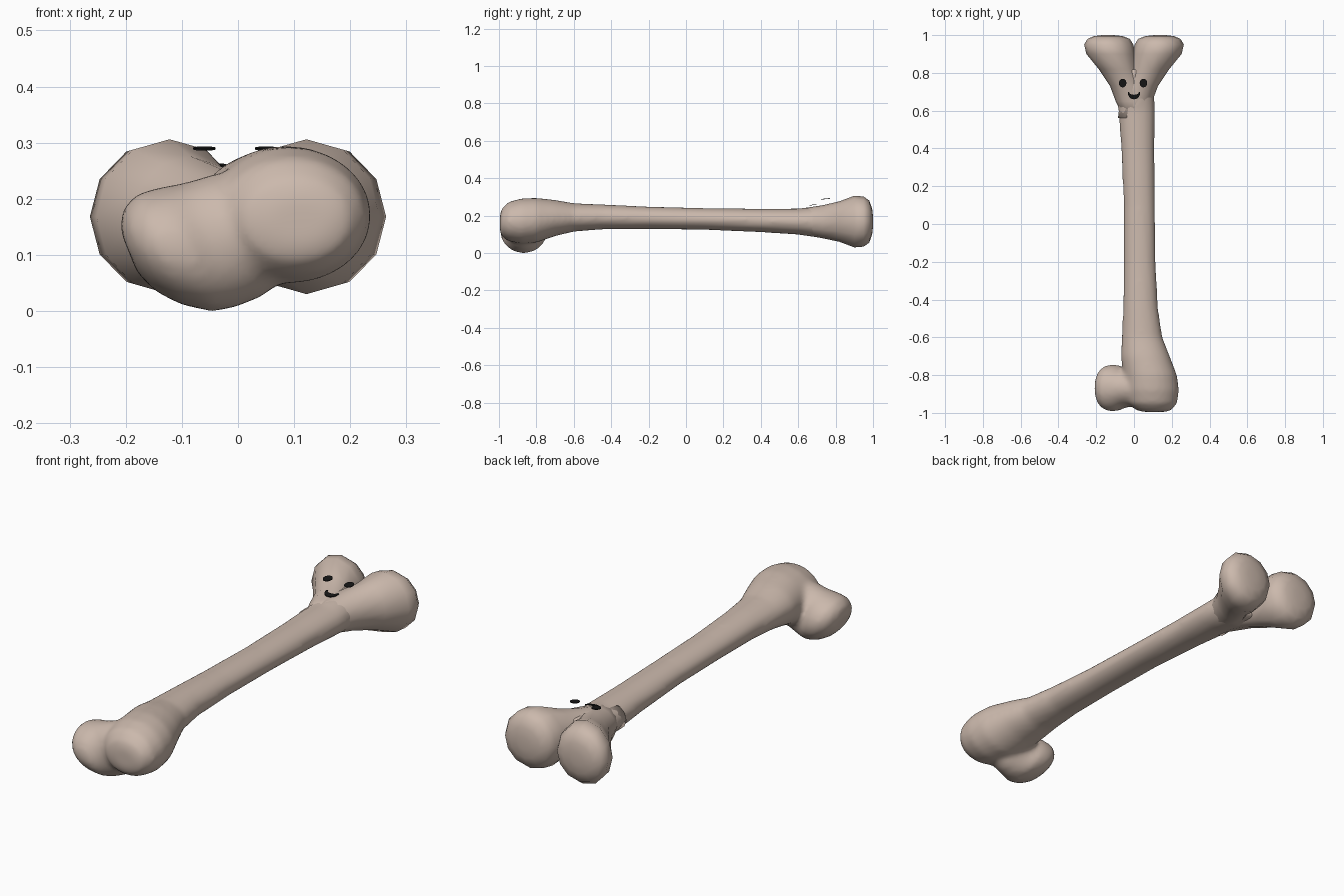
import bpy, bmesh, math
from mathutils import Vector

cube = bpy.data.objects.get("Cube")
if cube:
    bpy.data.objects.remove(cube, do_unlink=True)


def material(name, rgb, rough):
    m = bpy.data.materials.new(name)
    m.use_nodes = True
    m.diffuse_color = (*rgb, 1)
    bsdf = m.node_tree.nodes["Principled BSDF"]
    bsdf.inputs["Base Color"].default_value = (*rgb, 1)
    bsdf.inputs["Roughness"].default_value = rough
    return m


bone = material("bone beige", (0.60, 0.485, 0.415), 0.7)
black = material("face black", (0.008, 0.008, 0.008), 0.7)


def loft(bm, rings, sides):
    """Skin a list of (centre, u axis, v axis) ellipses and cap both ends."""
    loops = []
    for c, u, v in rings:
        angles = [2 * math.pi * i / sides for i in range(sides)]
        loops.append([bm.verts.new(c + u * math.cos(a) + v * math.sin(a)) for a in angles])
    for a, b in zip(loops, loops[1:]):
        for i in range(sides):
            j = (i + 1) % sides
            bm.faces.new((a[i], a[j], b[j], b[i]))
    bm.faces.new(loops[0])
    bm.faces.new(loops[-1])


def along_y(rows, side=1):
    return [(Vector((side * cx, y, cz)), Vector((rx, 0, 0)), Vector((0, 0, rz)))
            for y, cx, cz, rx, rz in rows]


def finish(bm, name, mat):
    bmesh.ops.recalc_face_normals(bm, faces=bm.faces[:])
    mesh = bpy.data.meshes.new(name)
    bm.to_mesh(mesh)
    bm.free()
    mesh.materials.append(mat)
    ob = bpy.data.objects.new(name, mesh)
    bpy.context.collection.objects.link(ob)
    bpy.ops.object.select_all(action='DESELECT')
    ob.select_set(True)
    bpy.context.view_layer.objects.active = ob
    return ob


# Shaft widening into the big front knuckle: y, centre x, centre z, radius x, radius z
shaft_rows = [
    (-0.995, 0.11, 0.16, 0.06, 0.045), (-0.985, 0.105, 0.162, 0.095, 0.075),
    (-0.95, 0.098, 0.168, 0.13, 0.105), (-0.88, 0.093, 0.17, 0.146, 0.122),
    (-0.80, 0.085, 0.175, 0.143, 0.12), (-0.70, 0.06, 0.187, 0.13, 0.097),
    (-0.60, 0.043, 0.19, 0.108, 0.076), (-0.45, 0.035, 0.193, 0.093, 0.067),
    (-0.20, 0.03, 0.188, 0.085, 0.06), (0.10, 0.028, 0.182, 0.083, 0.058),
    (0.40, 0.02, 0.174, 0.088, 0.063), (0.60, 0.014, 0.168, 0.097, 0.07),
    (0.72, 0.005, 0.165, 0.10, 0.085), (0.82, 0.0, 0.165, 0.07, 0.08)]
# Side head: x, centre z, radius y, radius z, rings leaning over at the top
head_rows = [(0.08, 0.165, 0.09, 0.085), (0.0, 0.135, 0.098, 0.11),
             (-0.05, 0.117, 0.105, 0.112), (-0.09, 0.11, 0.124, 0.112),
             (-0.14, 0.11, 0.123, 0.1), (-0.175, 0.108, 0.1, 0.075),
             (-0.195, 0.106, 0.06, 0.04)]
bm = bmesh.new()
loft(bm, along_y(shaft_rows), 24)
loft(bm, [(Vector((x, -0.868, z)), Vector((0, ry, 0)), Vector((-0.4 * rz, 0, rz)))
          for x, z, ry, rz in head_rows], 24)
shaft = finish(bm, "shaft_and_head", bone)
fuse = shaft.modifiers.new("fuse", 'REMESH')
fuse.mode = 'VOXEL'
fuse.voxel_size = 0.012
soften = shaft.modifiers.new("soften", 'SMOOTH')
soften.factor = 0.5
soften.iterations = 10
for mod in ("fuse", "soften"):
    bpy.ops.object.modifier_apply(modifier=mod)
bpy.ops.object.shade_smooth()

# Pair of twelve-sided lobes forking at the back
lobe_rows = [
    (0.56, -0.015, 0.168, 0.07, 0.062), (0.65, 0.012, 0.168, 0.085, 0.075),
    (0.73, 0.035, 0.167, 0.092, 0.088), (0.82, 0.085, 0.168, 0.102, 0.108),
    (0.90, 0.122, 0.168, 0.13, 0.138), (0.95, 0.134, 0.168, 0.13, 0.134),
    (0.98, 0.134, 0.168, 0.112, 0.112), (0.995, 0.136, 0.168, 0.075, 0.07),
    (1.0, 0.138, 0.168, 0.03, 0.028)]
for side, name in ((1, "left_lobe"), (-1, "right_lobe")):
    bm = bmesh.new()
    loft(bm, along_y(lobe_rows, side), 12)
    finish(bm, name, bone)
    bpy.ops.object.shade_smooth()


def plate(name, outline, z, tilt):
    """Thin painted plate from an xy outline, sloping up towards the back."""
    y0 = sum(y for x, y in outline) / len(outline)
    bm = bmesh.new()
    face = bm.faces.new([bm.verts.new((x, y, z + tilt * (y - y0))) for x, y in outline])
    new = bmesh.ops.extrude_face_region(bm, geom=[face])["geom"]
    bmesh.ops.translate(bm, vec=(0, 0, -0.003),
                        verts=[v for v in new if isinstance(v, bmesh.types.BMVert)])
    finish(bm, name, black)


# Eyes and smile
for name, x in (("right_eye", -0.06), ("left_eye", 0.05)):
    turn = [2 * math.pi * i / 16 for i in range(16)]
    plate(name, [(x + 0.02 * math.cos(a), 0.746 + 0.023 * math.sin(a)) for a in turn], 0.291, 0.1)
sweep = [math.pi * i / 12 for i in range(13)]
lower = [(-0.033 * math.cos(a), 0.697 - 0.037 * math.sin(a)) for a in sweep]
upper = [(0.026 * math.cos(a), 0.699 - 0.015 * math.sin(a)) for a in sweep]
plate("smile", lower + upper, 0.26, 0.2)
